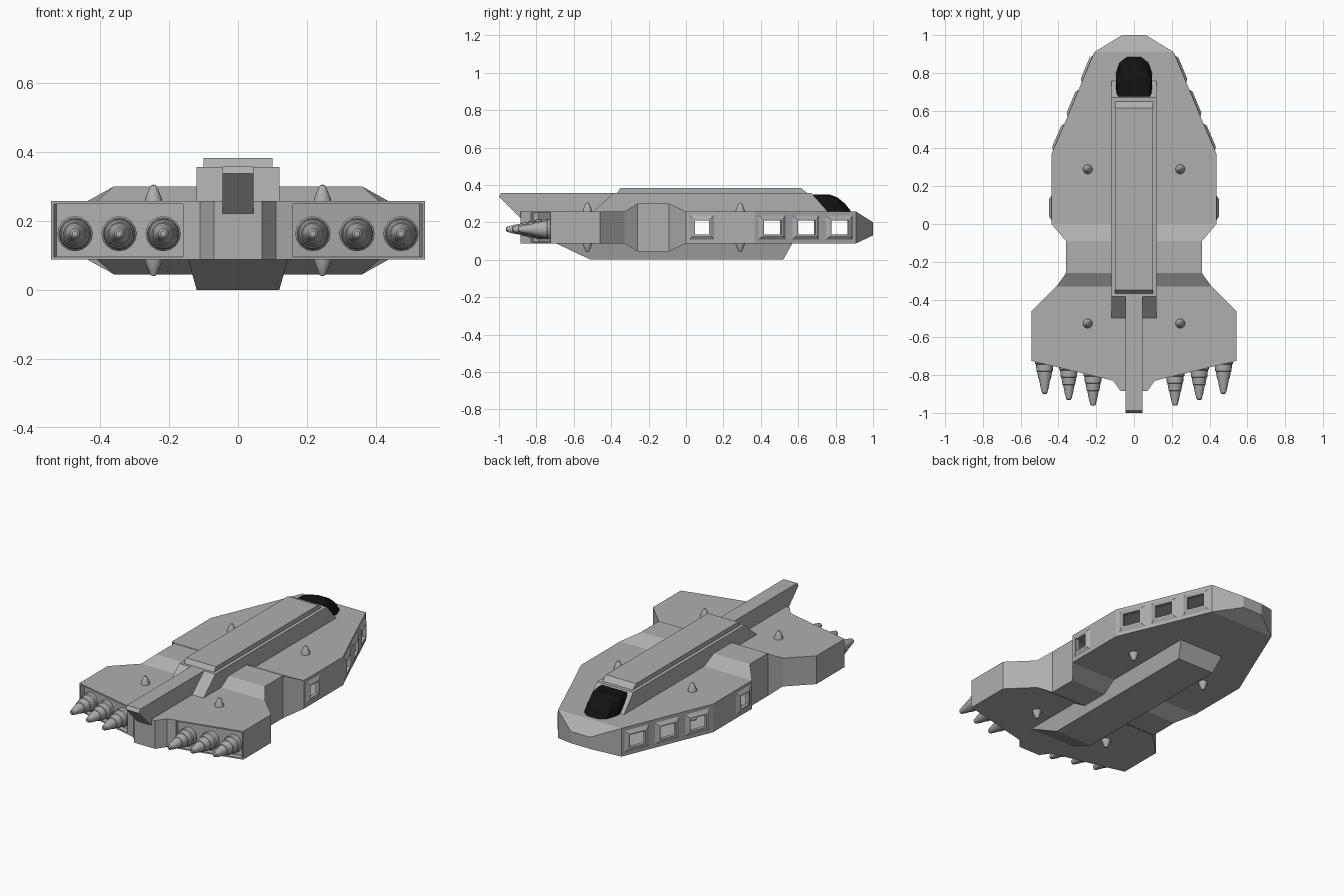
import bpy, bmesh, math
from mathutils import Matrix

if "Cube" in bpy.data.objects:
    bpy.data.objects.remove(bpy.data.objects["Cube"])

grey = bpy.data.materials.new("hull_grey")
grey.diffuse_color = (0.43, 0.43, 0.43, 1)
grey.use_nodes = True
grey.node_tree.nodes["Principled BSDF"].inputs["Base Color"].default_value = grey.diffuse_color
dark = bpy.data.materials.new("dark_glass")
dark.diffuse_color = (0.006, 0.006, 0.006, 1)
dark.use_nodes = True
dark.node_tree.nodes["Principled BSDF"].inputs["Base Color"].default_value = dark.diffuse_color


def finish(name, bm, smooth=False, mat=grey):
    bmesh.ops.recalc_face_normals(bm, faces=bm.faces)
    me = bpy.data.meshes.new(name)
    bm.to_mesh(me)
    bm.free()
    me.materials.append(mat)
    ob = bpy.data.objects.new(name, me)
    bpy.context.collection.objects.link(ob)
    if smooth:
        bpy.ops.object.select_all(action='DESELECT')
        ob.select_set(True)
        bpy.context.view_layer.objects.active = ob
        bpy.ops.object.shade_smooth_by_angle(angle=math.radians(35))
    return ob


def loft(rings):
    """Skin equal-length rings of points, capped at both ends."""
    bm = bmesh.new()
    vs = [[bm.verts.new(p) for p in r] for r in rings]
    n = len(vs[0])
    for a, b in zip(vs, vs[1:]):
        for i in range(n):
            bm.faces.new((a[i], a[(i + 1) % n], b[(i + 1) % n], b[i]))
    bm.faces.new(vs[0])
    bm.faces.new(vs[-1])
    bmesh.ops.recalc_face_normals(bm, faces=bm.faces)
    return bm


def rect(hw, y0, y1, z):
    return [(-hw, y0, z), (hw, y0, z), (hw, y1, z), (-hw, y1, z)]


def lathe(name, profile, matrix, sides=16):
    """Spin a (radius, height) profile about z, then place it."""
    bm = loft([[(r * math.cos(2 * math.pi * i / sides), r * math.sin(2 * math.pi * i / sides), h)
                for i in range(sides)] for r, h in profile])
    bm.transform(matrix)
    return finish(name, bm, smooth=True)


# Hull: stations of (y, half width, low z, high z)
LO, HI = 0.088, 0.257
stations = [
    (1.0, 0.063, 0.13, 0.20), (0.91, 0.21, LO, HI), (0.73, 0.285, LO, HI),
    (0.55, 0.36, LO, HI), (0.37, 0.437, LO, HI), (0.17, 0.437, LO, HI),
    (0.0, 0.437, LO, HI), (-0.09, 0.36, 0.045, 0.30), (-0.26, 0.36, 0.045, 0.30),
    (-0.33, 0.41, LO, HI), (-0.46, 0.542, LO, HI), (-0.725, 0.542, LO, HI),
    (-0.819, 0.152, LO, HI), (-0.83, 0.11, LO, HI), (-0.885, 0.07, LO, HI)]
hull = loft([[(-w, y, a), (w, y, a), (w, y, b), (-w, y, b)] for y, w, a, b in stations])


def side_faces(y0, y1):
    return [f for f in hull.faces
            if abs(f.normal.z) < 0.1 and y0 < f.calc_center_median().y < y1
            and abs(f.calc_center_median().x) > 0.15]


def inset(faces, thick, depth):
    bmesh.ops.inset_individual(hull, faces=faces, thickness=thick, depth=depth, use_even_offset=True)


# Open windows with raised bevelled frames
windows = side_faces(0.4, 0.9) + side_faces(0.05, 0.12)
for thick, depth in ((0.020, 0), (0.018, 0.012), (0.009, 0), (0.0005, -0.02)):
    inset(windows, thick, depth)
bmesh.ops.delete(hull, geom=windows, context='FACES')

# Recessed engine bays
bays = side_faces(-0.80, -0.75)
inset(bays, 0.008, 0)
inset(bays, 0.0005, -0.03)
finish("hull", hull)

# Raised spine with sloped ends
finish("spine", loft([rect(0.12, -0.50, 0.76, 0.255), rect(0.12, -0.385, 0.67, 0.357)]))
finish("spine_plate", loft([rect(0.10, -0.37, 0.65, 0.355), rect(0.10, -0.35, 0.615, 0.383)]))

# Tail fin overhanging the engines
fin_profile = [(-0.37, 0.24), (-0.87, 0.217), (-0.88, 0.217), (-1.0, 0.337), (-0.988, 0.358), (-0.37, 0.358)]
finish("tail_fin", loft([[(x, y, z) for y, z in fin_profile] for x in (-0.045, 0.045)]))

# Keel under the hull
finish("keel", loft([rect(0.145, -0.70, 0.57, 0.09), rect(0.12, -0.51, 0.52, 0.0)]))


# Dark canopy
def canopy_ring(hw, front, z):
    shape = [(1, 0), (1, 0.62), (0.8, 0.87), (0.4, 1)]
    half = [(hw * x, 0.66 + (front - 0.66) * t, z) for x, t in shape]
    return half + [(-x, y, zz) for x, y, zz in reversed(half)]


finish("canopy", loft([canopy_ring(0.095, 0.885, 0.255), canopy_ring(0.095, 0.85, 0.30),
                       canopy_ring(0.092, 0.81, 0.333), canopy_ring(0.084, 0.765, 0.350)]), mat=dark)

# Engine spikes and small hull studs on both sides
engine = [(0.051, -0.035), (0.051, -0.005), (0.046, 0.0), (0.043, 0.035), (0.040, 0.036),
          (0.033, 0.075), (0.030, 0.076), (0.023, 0.115), (0.014, 0.150), (0.008, 0.155)]
stud = [(0.026, -0.005), (0.024, 0.008), (0.012, 0.038), (0.007, 0.046), (0.001, 0.048)]
for s, side in ((-1, "left"), (1, "right")):
    for i, x in enumerate((0.473, 0.345, 0.217)):
        edge = -0.728 - 0.245 * (0.54 - x)
        lathe(f"engine_{side}_{i}", engine,
              Matrix.Translation((s * x, edge, 0.163)) @ Matrix.Rotation(math.pi / 2, 4, 'X'))
    for i, y in enumerate((0.29, -0.527)):
        lathe(f"top_stud_{side}_{i}", stud, Matrix.Translation((s * 0.245, y, HI)))
        lathe(f"bottom_stud_{side}_{i}", stud,
              Matrix.Translation((s * 0.245, y, LO)) @ Matrix.Rotation(math.pi, 4, 'X'))
